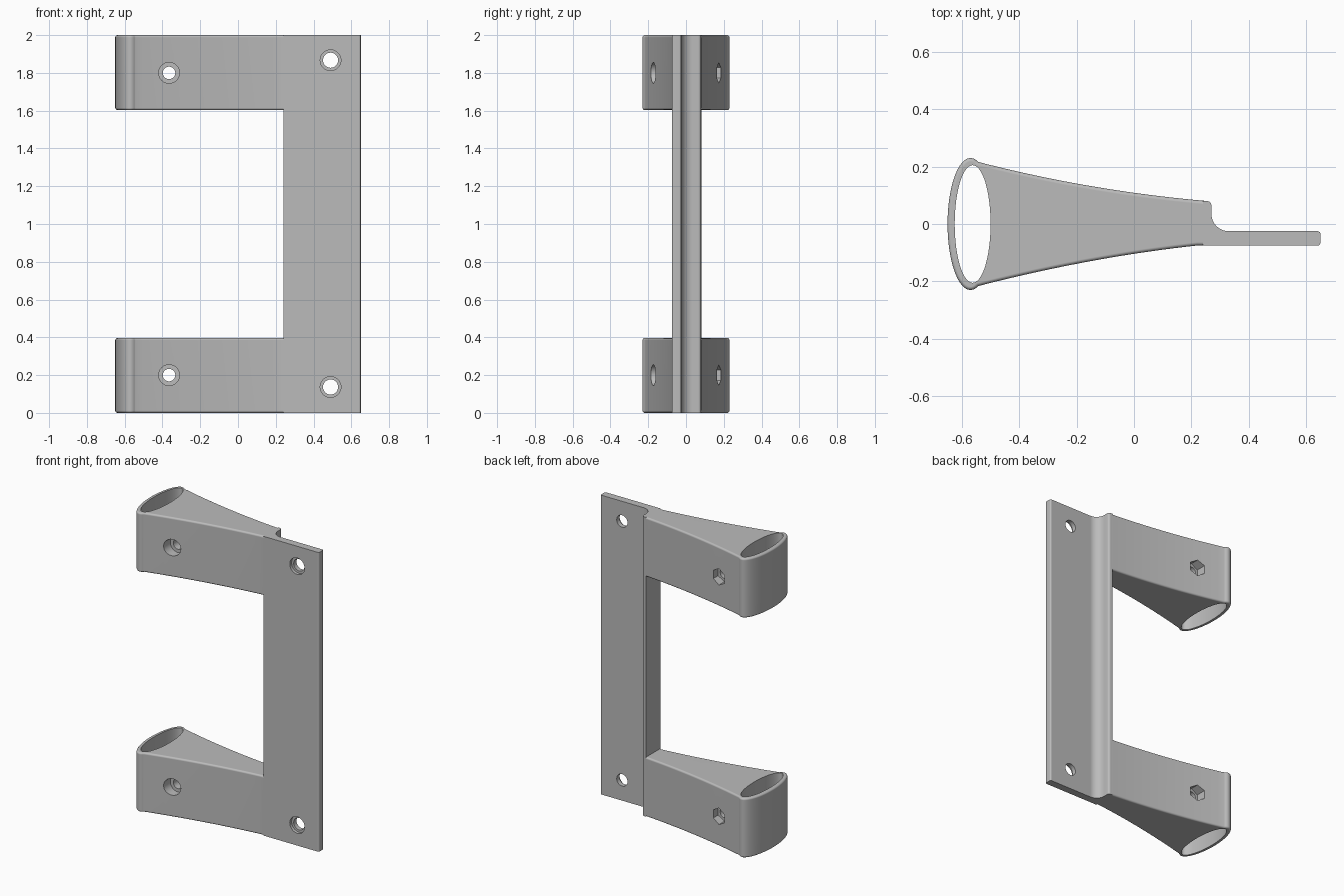
import bpy, bmesh
from math import sin, cos, radians, pi
from mathutils import Vector

if "Cube" in bpy.data.objects:
    bpy.data.objects.remove(bpy.data.objects["Cube"])

grey = bpy.data.materials.new("plain grey")
grey.use_nodes = True
grey.diffuse_color = (0.5, 0.5, 0.5, 1)
grey.node_tree.nodes["Principled BSDF"].inputs["Base Color"].default_value = (0.5, 0.5, 0.5, 1)


def arc(cx, cy, rx, ry, a0, a1, n):
    """Points along an elliptical arc, angles in degrees."""
    steps = [radians(a0 + (a1 - a0) * i / n) for i in range(n + 1)]
    return [(cx + rx * cos(a), cy + ry * sin(a)) for a in steps]


def bend(p, c, q, n=20):
    """Quadratic curve from p to q, pulled towards c."""
    p, c, q = Vector(p), Vector(c), Vector(q)
    ts = [i / n for i in range(n + 1)]
    return [tuple(p * (1 - t) ** 2 + c * 2 * t * (1 - t) + q * t * t) for t in ts]


def prism(name, outline, lo, hi, axis="Z"):
    """Extrude an outline along z, or an (x, z) outline along y."""
    place = (lambda u, v, w: (u, v, w)) if axis == "Z" else (lambda u, v, w: (u, w, v))
    bm = bmesh.new()
    base = bm.faces.new([bm.verts.new(place(u, v, lo)) for u, v in outline])
    out = bmesh.ops.extrude_face_region(bm, geom=[base])
    top = [g for g in out["geom"] if isinstance(g, bmesh.types.BMVert)]
    bmesh.ops.translate(bm, verts=top, vec=place(0, 0, hi - lo))
    bmesh.ops.recalc_face_normals(bm, faces=bm.faces)
    mesh = bpy.data.meshes.new(name)
    bm.to_mesh(mesh)
    bm.free()
    obj = bpy.data.objects.new(name, mesh)
    bpy.context.collection.objects.link(obj)
    mesh.materials.append(grey)
    return obj


def apply(obj, mod):
    bpy.ops.object.select_all(action="DESELECT")
    bpy.context.view_layer.objects.active = obj
    obj.select_set(True)
    bpy.ops.object.modifier_apply(modifier=mod.name)


def combine(obj, other, operation):
    mod = obj.modifiers.new("combine", "BOOLEAN")
    mod.operation, mod.solver, mod.object = operation, "EXACT", other
    apply(obj, mod)
    bpy.data.objects.remove(other)


# Upright mounting plate with its thicker, filleted inner rib
rib = [(0.24, -0.075)]
rib += arc(0.64, -0.065, 0.01, 0.01, -90, 0, 4)
rib += arc(0.64, -0.035, 0.01, 0.01, 0, 90, 4)
rib += arc(0.33, 0.035, 0.06, 0.06, 270, 180, 10)
rib += arc(0.255, 0.065, 0.015, 0.015, 0, 90, 4)
rib += [(0.24, 0.081)]
bracket = prism("bracket", rib, 0, 2)

# Flared arms ending in an oval socket, one low and one high
socket = arc(-0.57, 0, 0.08, 0.23, 70, 290, 48)
front = bend(socket[-1], (-0.15, -0.115), (0.22, -0.075))
back = bend((0.255, 0.08), (-0.15, 0.115), socket[0])
arm_outline = socket + front[1:] + [(0.255, -0.075)] + back[:-1]
for z in (0, 1.603):
    arm = prism("arm", arm_outline, z, z + 0.397)
    bevel = arm.modifiers.new("rounded rims", "BEVEL")
    bevel.width, bevel.segments = 0.012, 4
    bevel.limit_method, bevel.angle_limit = "ANGLE", radians(60)
    bevel.use_clamp_overlap = False
    apply(arm, bevel)
    combine(bracket, arm, "UNION")

# Oval sockets through both arms
oval = arc(-0.5625, 0, 0.0625, 0.205, 0, 355, 71)
combine(bracket, prism("socket_cutter", oval, -0.1, 2.1), "DIFFERENCE")


def drill(x, z, radius, y0, y1, sides=32):
    ring = [(x + radius * sin(2 * pi * i / sides), z + radius * cos(2 * pi * i / sides))
            for i in range(sides)]
    combine(bracket, prism("hole_cutter", ring, y0, y1, "Y"), "DIFFERENCE")


# Bolt holes with round recesses in front and hexagonal nut pockets behind
for z in (0.2, 1.8):
    drill(-0.365, z, 0.033, -0.4, 0.4)
    drill(-0.365, z, 0.055, -0.4, -0.115)
    drill(-0.365, z, 0.055, 0.115, 0.4, 6)

# Screw holes in the plate with shallow recesses
for z in (0.137, 1.867):
    drill(0.49, z, 0.04, -0.4, 0.2)
    drill(0.49, z, 0.055, -0.4, -0.055)

# Smooth curved walls, flat broad faces
bpy.ops.object.select_all(action="DESELECT")
bpy.context.view_layer.objects.active = bracket
bracket.select_set(True)
bpy.ops.object.shade_smooth_by_angle(angle=radians(30))
weighted = bracket.modifiers.new("even shading", "WEIGHTED_NORMAL")
weighted.keep_sharp = True
